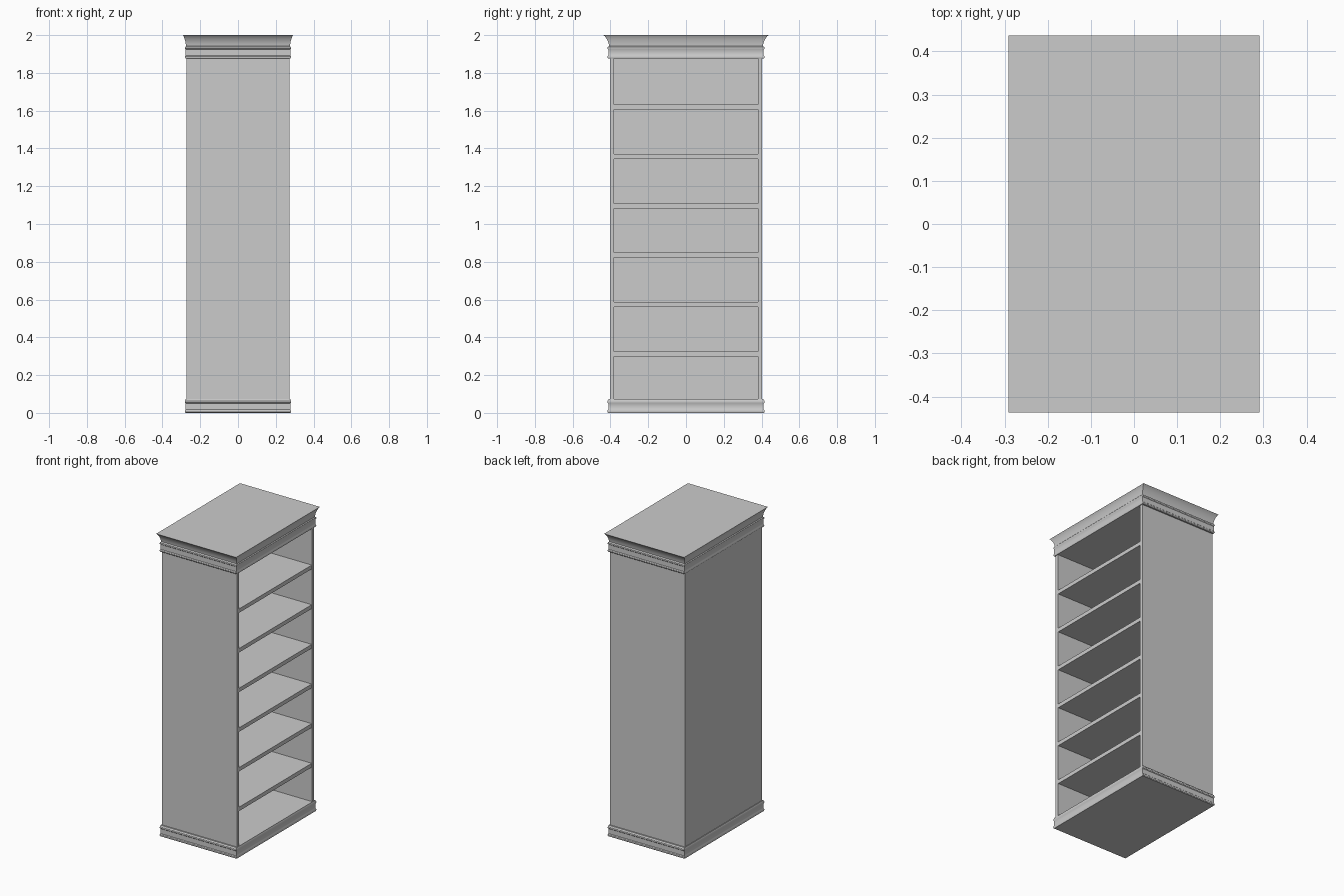
import bpy, bmesh

if "Cube" in bpy.data.objects:
    bpy.data.objects.remove(bpy.data.objects["Cube"])

HX, HY = 0.273, 0.402      # body half sizes
T = 0.021                  # panel thickness


def finish(name, bm):
    bmesh.ops.recalc_face_normals(bm, faces=bm.faces)
    me = bpy.data.meshes.new(name)
    bm.to_mesh(me)
    bm.free()
    ob = bpy.data.objects.new(name, me)
    bpy.context.collection.objects.link(ob)
    return ob


def box(name, x0, x1, y0, y1, z0, z1):
    bm = bmesh.new()
    bmesh.ops.create_cube(bm, size=1)
    for v in bm.verts:
        v.co.x = x0 + (v.co.x + 0.5) * (x1 - x0)
        v.co.y = y0 + (v.co.y + 0.5) * (y1 - y0)
        v.co.z = z0 + (v.co.z + 0.5) * (z1 - z0)
    return finish(name, bm)


def moulding(name, profile):
    """Solid slab with a moulded edge: profile of (overhang, z), half as deep in x."""
    bm = bmesh.new()
    rings = [[bm.verts.new((sx * (HX + d * 0.53), sy * (HY + d), z))
              for sx, sy in ((-1, -1), (1, -1), (1, 1), (-1, 1))]
             for d, z in profile]
    for a, b in zip(rings, rings[1:]):
        for i in range(4):
            j = (i + 1) % 4
            bm.faces.new((a[i], a[j], b[j], b[i]))
    bm.faces.new(rings[0][::-1])
    bm.faces.new(rings[-1])
    ob = finish(name, bm)
    bpy.ops.object.select_all(action='DESELECT')
    ob.select_set(True)
    bpy.context.view_layer.objects.active = ob
    bpy.ops.object.shade_smooth_by_angle(angle=0.5)
    return ob


# moulded plinth and crown
moulding("base", [(.009, 0), (.013, .004), (.014, .009), (.013, .014), (.009, .018),
                  (.009, .050), (.013, .054), (.014, .059), (.013, .064), (.009, .068),
                  (.008, .073)])
moulding("crown", [(.009, 1.876), (.013, 1.880), (.014, 1.884), (.013, 1.888), (.009, 1.892),
                   (.009, 1.924), (.013, 1.928), (.014, 1.932), (.013, 1.937), (.005, 1.942),
                   (.007, 1.953), (.011, 1.966), (.018, 1.980), (.027, 1.993), (.035, 2.0)])

# side panels and closed back (the opening faces +x)
for name, s in (("front_side_panel", -1), ("rear_side_panel", 1)):
    y0, y1 = sorted((s * HY, s * (HY - T)))
    box(name, -HX, HX, y0, y1, .073, 1.876)
IY = HY - T
box("back_panel", -HX, -HX + T, -IY, IY, .073, 1.876)

# shelves
for i in range(6):
    z = .312 + .2614 * i
    box(f"shelf_{i + 1}", -HX + T, HX - .002, -IY, IY, z - .013, z + .013)
